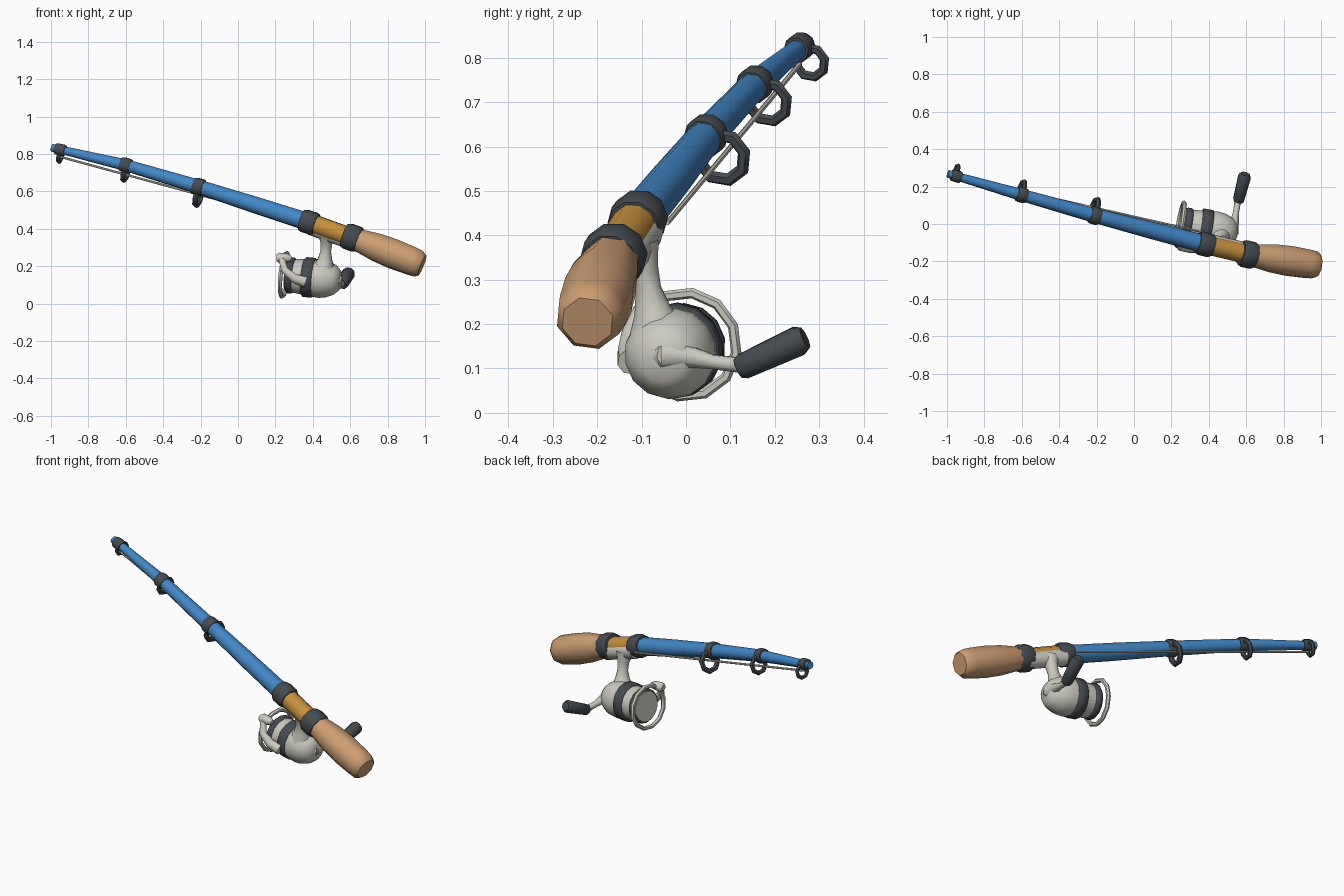
import bpy, bmesh, math
from mathutils import Vector as V

cube = bpy.data.objects.get("Cube")
if cube:
    bpy.data.objects.remove(cube, do_unlink=True)


def material(name, rgb):
    m = bpy.data.materials.new(name)
    m.use_nodes = True
    color = (*rgb, 1)
    m.diffuse_color = color
    bsdf = next(n for n in m.node_tree.nodes if n.type == 'BSDF_PRINCIPLED')
    bsdf.inputs["Base Color"].default_value = color
    return m


BLUE = material("rod blue", (.055, .24, .56))
DARK = material("dark grey", (.06, .07, .08))
TAN = material("grip tan", (.6, .34, .17))
AMBER = material("seat amber", (.56, .28, .05))
PALE = material("pale grey", (.6, .59, .53))

DOWN = V((-.01, .6, -.8))          # side of the rod the guides hang on


def tube(name, pts, radii, mat, sides=8, axis=None, closed=False, ref=DOWN, angle=50):
    """Sweep a round section of varying radius along a path."""
    pts = [V(p) for p in pts]
    n = len(pts)
    if not isinstance(radii, (list, tuple)):
        radii = [radii] * n
    bm = bmesh.new()
    rings = []
    for i, (p, r) in enumerate(zip(pts, radii)):
        if closed:
            t = pts[(i + 1) % n] - pts[i - 1]
        else:
            t = axis or pts[min(i + 1, n - 1)] - pts[max(i - 1, 0)]
        t = t.normalized()
        u = (ref - t * ref.dot(t)).normalized()
        w = t.cross(u)
        ring = []
        for k in range(sides):
            a = math.tau * (k + .5) / sides
            ring.append(bm.verts.new(p + (u * math.cos(a) + w * math.sin(a)) * r))
        rings.append(ring)
    for i in range(n if closed else n - 1):
        a, b = rings[i], rings[(i + 1) % n]
        for k in range(sides):
            j = (k + 1) % sides
            bm.faces.new((a[k], a[j], b[j], b[k]))
    if not closed:
        bm.faces.new(rings[0])
        bm.faces.new(rings[-1])
    bmesh.ops.recalc_face_normals(bm, faces=bm.faces)
    me = bpy.data.meshes.new(name)
    bm.to_mesh(me)
    bm.free()
    me.materials.append(mat)
    ob = bpy.data.objects.new(name, me)
    bpy.context.collection.objects.link(ob)
    bpy.ops.object.select_all(action='DESELECT')
    ob.select_set(True)
    bpy.context.view_layer.objects.active = ob
    bpy.ops.object.shade_smooth_by_angle(angle=math.radians(angle))
    return ob


def lathe(name, origin, axis, profile, mat, sides=14):
    """Turn (distance, radius) pairs about an axis."""
    return tube(name, [origin + axis * t for t, r in profile],
                [r for t, r in profile], mat, sides, axis=axis)


def hoop(name, centre, axis, radius, thick, mat, count=8, sides=6):
    u = (DOWN - axis * DOWN.dot(axis)).normalized()
    w = axis.cross(u)
    pts = []
    for k in range(count):
        a = math.tau * (k + .5) / count
        pts.append(centre + (u * math.cos(a) + w * math.sin(a)) * radius)
    return tube(name, pts, thick, mat, sides, closed=True, ref=axis)


# Rod centre line, shared by every part fixed to the rod
LINE = [V(p) for p in ((-1, .27, .835), (-.6, .155, .74), (-.21, .045, .624),
                       (.385, -.11, .433), (.61, -.163, .352), (.985, -.222, .205))]


def on_rod(x):
    for a, b in zip(LINE, LINE[1:]):
        if x <= b.x:
            break
    return a.lerp(b, (x - a.x) / (b.x - a.x)), (b - a).normalized()


def along(xs):
    return [on_rod(x)[0] for x in xs]


# Blank, reel seat and grip
tube("rod_blank", along((-.995, -.6, -.21, .1, .385)), (.021, .033, .04, .047, .05), BLUE)
tube("reel_seat", along((.38, .62)), .052, AMBER, 10)
tube("grip", along((.6, .66, .74, .83, .93, .965, .985)),
     (.058, .066, .079, .084, .08, .076, .06), TAN, 8)


def collar(name, x, radius, length):
    p, d = on_rod(x)
    h = length / 2
    lathe(name, p, d, ((-h, radius * .9), (-h * .6, radius), (h * .6, radius), (h, radius * .9)),
          DARK, 10)
    return p, d


collar("front_seat_collar", .38, .064, .085)
collar("rear_seat_collar", .61, .073, .085)

# Line guides: a sleeve on the rod with a hanging ring
guides = (("tip", -.95, .032, .034, .011, .042),
          ("middle", -.6, .041, .045, .013, .05),
          ("lower", -.21, .048, .054, .015, .06))
for label, x, sleeve, ring, thick, drop in guides:
    p, d = collar(label + "_guide_sleeve", x, sleeve, .055)
    hoop(label + "_guide_ring", p + DOWN * drop, d, ring, thick, DARK)

tube("fishing_line", ((-.955, .256, .786), (.36, -.042, .428)), .006, PALE, 6)

# Reel foot cradling the seat, and the stem down to the body
tube("reel_foot", [p + DOWN * .026 for p in along((.39, .6))], (.046, .046), PALE, 10)
tube("reel_stem", ((.475, -.11, .375), (.473, -.095, .325), (.47, -.085, .28),
                   (.465, -.075, .23), (.455, -.06, .17)),
     (.05, .033, .029, .042, .075), PALE, 10, ref=V((1, 0, 0)))

# Reel body and spool, turned about one axis
A = V((.97, -.17, -.1)).normalized()
C = V((.38, -.025, .14))
lathe("reel_body", C, A, ((.02, .1), (.06, .104), (.1, .098), (.14, .08), (.17, .052)), PALE)
lathe("rotor_band", C, A, ((-.03, .1), (-.024, .107), (.024, .107), (.03, .1)), DARK)
lathe("spool", C, A, ((-.09, .09), (-.025, .095)), PALE)
lathe("spool_lip", C, A, ((-.118, .09), (-.11, .097), (-.088, .097), (-.08, .09)), DARK)
lathe("spool_face", C, A, ((-.123, .084), (-.11, .084)), PALE)

# Wire bail with its arm and pivot knob
hoop("bail_wire", C - A * .135, A, .118, .012, PALE, 12)
tube("bail_arm", ((.36, -.125, .115), (.3, -.13, .135), (.25, -.125, .18), (.235, -.1, .235)),
     (.03, .026, .02, .018), PALE)
tube("bail_pivot", ((.205, -.085, .245), (.22, -.085, .245), (.265, -.09, .243), (.285, -.09, .24)),
     (.018, .028, .024, .015), PALE)

# Crank and its knob
tube("crank_hub", ((.46, -.06, .125), (.515, -.05, .13), (.545, -.04, .13)),
     (.05, .042, .028), PALE)
tube("crank_arm", ((.525, -.05, .13), (.535, 0, .128), (.545, .06, .115), (.557, .135, .106)),
     (.036, .026, .017, .018), PALE)
start, end = V((.556, .118, .1)), V((.595, .268, .169))
tube("crank_knob", [start.lerp(end, t) for t in (0, .08, .9, 1)],
     (.024, .031, .036, .026), DARK)
